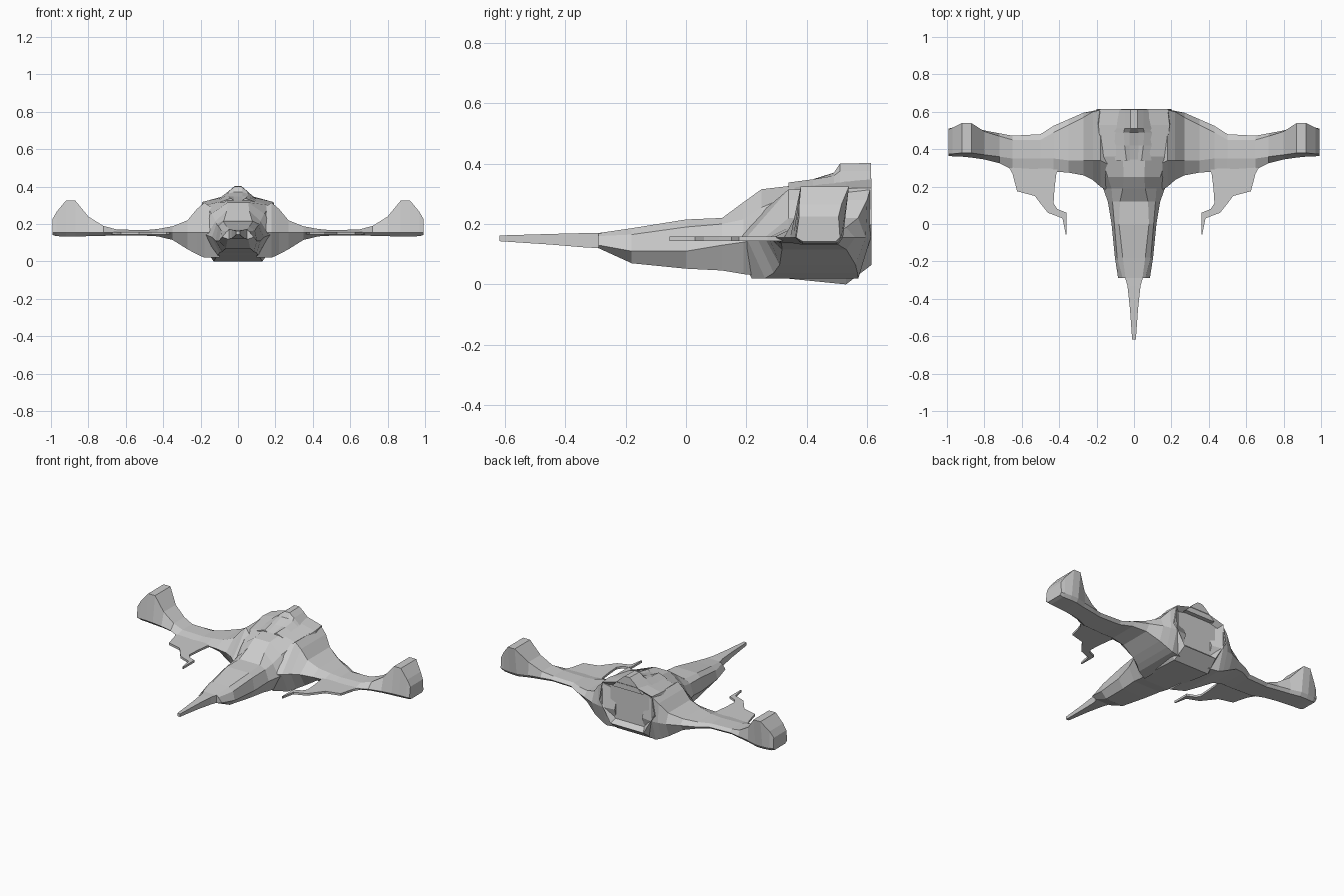
import bpy, bmesh
from mathutils import Vector


def finish(name, bm, mirror=False):
    bmesh.ops.recalc_face_normals(bm, faces=bm.faces)
    me = bpy.data.meshes.new(name)
    bm.to_mesh(me)
    bm.free()
    ob = bpy.data.objects.new(name, me)
    bpy.context.collection.objects.link(ob)
    if mirror:
        m = ob.modifiers.new("mirror", 'MIRROR')
        m.use_mirror_merge = False
    return ob


def loft(rings):
    """Skin a list of equal-length point rings and cap both ends."""
    bm = bmesh.new()
    vs = [[bm.verts.new(p) for p in r] for r in rings]
    n = len(vs[0])
    for r0, r1 in zip(vs, vs[1:]):
        for i in range(n):
            j = (i + 1) % n
            bm.faces.new((r0[i], r0[j], r1[j], r1[i]))
    bm.faces.new(vs[0])
    end = bm.faces.new(vs[-1])
    bmesh.ops.recalc_face_normals(bm, faces=bm.faces)
    return bm, end


def symmetric_ring(y, half):
    """Half profile (x, z) from top to bottom, completed across x = 0."""
    return [(x, y, z) for x, z in half] + [(-x, y, z) for x, z in reversed(half)]


# Hull: y, then top, shoulder, waist and keel as (x, z)
hull_stations = [
    (-0.29, (.045, .170), (.060, .160), (.085, .130), (.055, .120)),
    (-0.18, (.060, .186), (.090, .165), (.102, .110), (.065, .070)),
    (0.00, (.080, .215), (.105, .190), (.120, .110), (.085, .052)),
    (0.12, (.075, .220), (.115, .200), (.140, .130), (.100, .046)),
    (0.19, (.060, .272), (.120, .215), (.165, .140), (.105, .034)),
    (0.25, (.055, .315), (.140, .255), (.200, .150), (.110, .028)),
    (0.36, (.060, .328), (.175, .300), (.240, .150), (.120, .017)),
    (0.53, (.070, .345), (.190, .318), (.230, .150), (.130, .000)),
    (0.615, (.070, .350), (.180, .320), (.200, .200), (.120, .065)),
]
bm, tail = loft([symmetric_ring(s[0], s[1:]) for s in hull_stations])
# Recessed tail face
bmesh.ops.inset_region(bm, faces=[tail], thickness=0.03)
bmesh.ops.translate(bm, verts=tail.verts, vec=Vector((0, -0.03, 0)))
finish("hull", bm)

# Nose spike
bm, _ = loft([symmetric_ring(y, [(w, zt), (w, zb)]) for y, w, zt, zb in
              [(-0.617, .010, .162, .143), (-0.45, .022, .167, .132),
               (-0.33, .035, .170, .122), (-0.28, .050, .170, .120)]])
finish("nose_spike", bm)

# Dorsal fin on the rear of the hull
bm, _ = loft([symmetric_ring(y, [(t, zt), (m, (zt + .34) / 2 + .005), (w, .315)])
              for y, t, m, w, zt in
              [(0.34, .02, .04, .10, .325), (0.42, .025, .05, .12, .346),
               (0.49, .025, .055, .13, .370), (0.51, .018, .05, .12, .400),
               (0.613, .018, .05, .11, .402)]])
finish("dorsal_fin", bm)

# Wing with tip pod: x, front y, back y, bottom z, top z, top front y, top back y
wing_stations = [
    (0.10, .15, .600, .020, .260, .30, .56),
    (0.18, .20, .612, .020, .315, .34, .61),
    (0.22, .235, .605, .038, .280, .34, .60),
    (0.27, .260, .595, .065, .220, .34, .57),
    (0.35, .275, .560, .115, .188, .34, .53),
    (0.43, .280, .525, .134, .173, .35, .49),
    (0.50, .280, .480, .138, .167, .35, .45),
    (0.65, .290, .472, .138, .171, .35, .45),
    (0.72, .325, .485, .137, .190, .36, .47),
    (0.80, .345, .500, .135, .240, .37, .495),
    (0.87, .355, .520, .132, .325, .38, .540),
    (0.92, .360, .520, .133, .325, .38, .540),
    (0.97, .362, .515, .135, .265, .375, .515),
    (0.993, .365, .510, .142, .225, .375, .505),
]
rings = []
for x, yf, yb, zb, zt, tf, tb in wing_stations:
    c = yb - yf
    rings.append([(x, yf, .155), (x, tf, zt), (x, tb, zt), (x, yb, .155),
                  (x, yb - .1 * c, zb), (x, yf + .15 * c, zb)])
bm, _ = loft(rings)
finish("wing", bm, mirror=True)

# Hooked blade under the leading edge
outline = [(.40, .32), (.415, .27), (.425, .19), (.43, .11), (.41, .08),
           (.36, .06), (.36, -.055), (.365, -.055), (.382, .03), (.42, .045),
           (.46, .06), (.50, .11), (.53, .15), (.625, .175), (.65, .27), (.69, .34)]
bm = bmesh.new()
face = bm.faces.new([bm.verts.new((x, y, .144)) for x, y in outline])
ext = bmesh.ops.extrude_face_region(bm, geom=[face])
bmesh.ops.translate(bm, vec=(0, 0, .014),
                    verts=[v for v in ext["geom"] if isinstance(v, bmesh.types.BMVert)])
finish("hooked_blade", bm, mirror=True)
